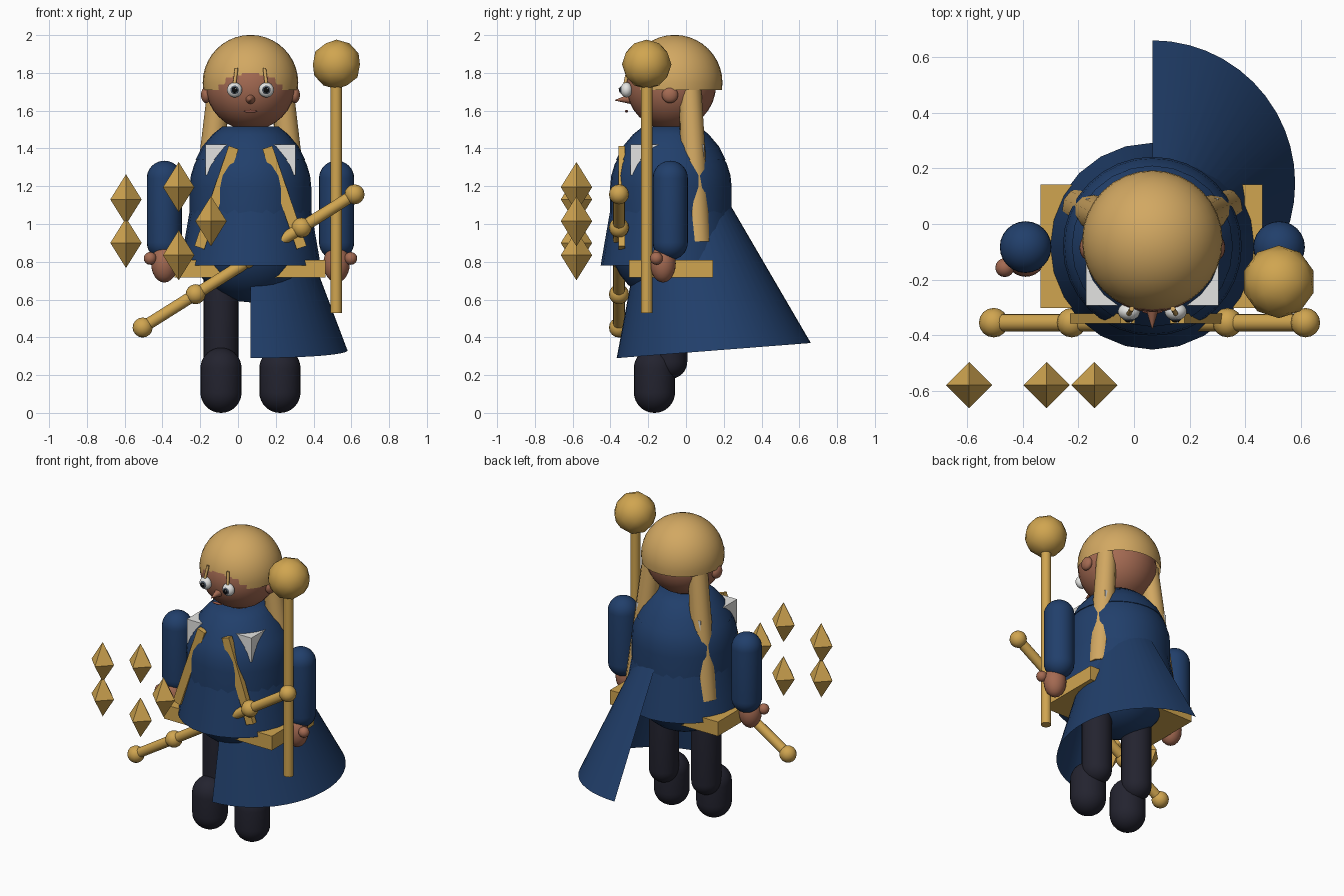
import bpy, bmesh, math
from mathutils import Vector, Matrix

if "Cube" in bpy.data.objects:
    bpy.data.objects.remove(bpy.data.objects["Cube"])

CX, CY = 0.066, -0.08  # body axis


def mat(name, hexcol):
    m = bpy.data.materials.new(name)
    c = [int(hexcol[i:i + 2], 16) / 255 for i in (0, 2, 4)]
    m.diffuse_color = [v / 12.92 if v <= 0.04045 else ((v + 0.055) / 1.055) ** 2.4 for v in c] + [1]
    m.use_nodes = True
    m.node_tree.nodes["Principled BSDF"].inputs["Base Color"].default_value = m.diffuse_color
    return m


NAVY = mat("navy cloth", "213F6B")
GOLD = mat("gold", "D0A550")
HAIR = mat("blonde hair", "D2A862")
SKIN = mat("skin", "A46A52")
DARK = mat("dark trousers", "23232F")
WHITE = mat("white", "E4E4E2")
IRIS = mat("grey iris", "56606C")
BLACK = mat("black pupil", "0C0C0E")
LIP = mat("lips", "9A5A48")


def finish(name, bm, material, smooth=True):
    bmesh.ops.recalc_face_normals(bm, faces=bm.faces)
    me = bpy.data.meshes.new(name)
    bm.to_mesh(me)
    bm.free()
    ob = bpy.data.objects.new(name, me)
    bpy.context.collection.objects.link(ob)
    me.materials.append(material)
    if smooth:
        bpy.ops.object.select_all(action='DESELECT')
        ob.select_set(True)
        bpy.context.view_layer.objects.active = ob
        bpy.ops.object.shade_smooth_by_angle(angle=math.radians(40))
    return ob


def ball(name, loc, r, material, seg=24):
    r = Vector((r, r, r)) if isinstance(r, (int, float)) else Vector(r)
    bm = bmesh.new()
    bmesh.ops.create_uvsphere(bm, u_segments=seg, v_segments=max(6, seg // 2), radius=1,
                              matrix=Matrix.Translation(loc) @ Matrix.Diagonal((*r, 1)))
    return finish(name, bm, material)


def box(name, loc, size, material, tilt=0):
    bm = bmesh.new()
    bmesh.ops.create_cube(bm, size=1, matrix=Matrix.Translation(loc) @ Matrix.Rotation(tilt, 4, 'Y')
                          @ Matrix.Diagonal((*size, 1)))
    return finish(name, bm, material, False)


def rod(name, a, b, r1, r2, material, seg=16):
    a, b = Vector(a), Vector(b)
    d = b - a
    bm = bmesh.new()
    bmesh.ops.create_cone(bm, cap_ends=True, segments=seg, radius1=r1, radius2=r2, depth=d.length,
                          matrix=Matrix.Translation((a + b) / 2) @ d.to_track_quat('Z', 'Y').to_matrix().to_4x4())
    return finish(name, bm, material)


def lathe(name, x, y, profile, material, seg=24):
    """Revolve (radius, z) pairs around a vertical axis."""
    bm = bmesh.new()
    vs = [bm.verts.new((x + r, y, z)) for r, z in profile]
    es = [bm.edges.new(p) for p in zip(vs, vs[1:])]
    bmesh.ops.spin(bm, geom=vs + es, cent=(x, y, 0), axis=(0, 0, 1), angle=2 * math.pi, steps=seg)
    bmesh.ops.remove_doubles(bm, verts=bm.verts, dist=1e-5)
    return finish(name, bm, material)


def capsule(name, x, y, z0, z1, r, material, seg=24):
    arc = [i * math.pi / 16 for i in range(9)]
    low = [(r * math.sin(t), z0 + r - r * math.cos(t)) for t in arc]
    high = [(r * math.cos(t), z1 - r + r * math.sin(t)) for t in arc]
    return lathe(name, x, y, low + high, material, seg)


# torso, mantle, robe skirt, belt and collar
capsule("torso", CX, CY, 0.585, 1.515, 0.322, NAVY, 32)
lathe("mantle", CX, CY, [(0, 1.515), (0.15, 1.515), (0.2, 1.475), (0.255, 1.41), (0.29, 1.34), (0, 1.3)], NAVY)
lathe("robe_skirt", CX, CY, [(0, 1.38), (0.268, 1.38), (0.372, 0.78), (0, 0.78)], NAVY)
box("belt", (0.063, CY, 0.763), (0.798, 0.446, 0.095), GOLD)
box("collar", (CX, -0.1, 1.34), (0.476, 0.388, 0.16), WHITE)

# half cape, a tilted half cone hanging on one side
bm = bmesh.new()
rows = []
for cy, z, r, lift in ((0.147, 0.33, 0.514, 0.04), (-0.05, 1.4, 0.11, 0)):
    row = []
    for i in range(25):
        a = -math.pi / 2 + math.pi * i / 24
        row.append(bm.verts.new((CX + r * math.cos(a), cy + r * math.sin(a), z + lift * math.sin(a))))
    rows.append(row)
for i in range(24):
    bm.faces.new((rows[0][i], rows[0][i + 1], rows[1][i + 1], rows[1][i]))
finish("cape", bm, NAVY)

# head and hair cap
ball("head", (CX, -0.079, 1.735), 0.238, SKIN, 32)
bm = bmesh.new()
bmesh.ops.create_uvsphere(bm, u_segments=32, v_segments=20, radius=0.253,
                          matrix=Matrix.Translation((CX, -0.06, 1.748)))
bmesh.ops.bisect_plane(bm, geom=bm.verts[:] + bm.edges[:] + bm.faces[:], plane_co=(0, 0, 1.71),
                       plane_no=(0, 0, 1), clear_inner=True)
finish("hair_cap", bm, HAIR)

# face centre
rod("nose", (CX, -0.29, 1.662), (CX, -0.376, 1.655), 0.028, 0.002, SKIN)
ball("mouth", (CX, -0.315, 1.597), (0.037, 0.008, 0.008), LIP, 16)

# mirrored parts
for s, side in ((-1, "left"), (1, "right")):
    ex = CX + s * 0.084
    ball(side + "_eye", (ex, -0.315, 1.71), (0.04, 0.032, 0.04), WHITE)
    ball(side + "_iris", (ex, -0.337, 1.71), (0.024, 0.014, 0.024), IRIS, 16)
    ball(side + "_pupil", (ex, -0.346, 1.71), (0.016, 0.009, 0.016), BLACK, 12)
    ball(side + "_eye_glint", (ex + 0.006, -0.354, 1.717), 0.004, WHITE, 8)
    rod(side + "_eyebrow", (ex, -0.322, 1.745), (ex - s * 0.01, -0.305, 1.825), 0.009, 0.009, HAIR, 10)
    ball(side + "_ear", (CX + s * 0.235, -0.085, 1.683), (0.027, 0.043, 0.043), SKIN, 20)
    rod(side + "_hair_lock", (CX + s * 0.25, 0.058, 0.9), (CX + s * 0.165, 0.02, 1.74), 0.075, 0.06, HAIR, 12)
    # slanted front trim running under the robe
    box(side + "_trim", (CX + s * 0.18, -0.34, 1.14), (0.055, 0.035, 0.56), GOLD, -s * 0.33)
    # arms and hands
    ax = CX + s * 0.456
    capsule(side + "_arm", ax, -0.083, 0.81, 1.335, 0.093, NAVY)
    ball(side + "_hand", (ax, -0.122, 0.79), (0.07, 0.068, 0.1), SKIN)
    ball(side + "_thumb", (CX + s * 0.531, -0.157, 0.818), 0.034, SKIN, 16)
    # legs and boots
    lx = CX + s * 0.156
    capsule(side + "_leg", lx, -0.085, 0.18, 0.8, 0.092, DARK)
    capsule(side + "_boot", lx, -0.167, 0.0, 0.345, 0.109, DARK)

# staff with round head
rod("staff", (0.52, -0.208, 0.53), (0.52, -0.208, 1.8), 0.031, 0.031, GOLD)
bm = bmesh.new()
bmesh.ops.create_icosphere(bm, subdivisions=2, radius=0.131, matrix=Matrix.Translation((0.521, -0.208, 1.845)))
finish("staff_ball", bm, GOLD)

# slanted sceptre passing behind the robe front
a, b = Vector((-0.505, -0.355, 0.452)), Vector((0.617, -0.355, 1.157))
rod("sceptre", a, b, 0.031, 0.031, GOLD)
for i, (t, r) in enumerate(((0, 0.053), (0.25, 0.053), (0.5, 0.04), (0.75, 0.053), (1, 0.053))):
    ball("sceptre_knob_%d" % i, a.lerp(b, t), r, GOLD, 16)

# ring of floating crystals
for i, (x, z) in enumerate(((-0.593, 1.13), (-0.593, 0.9), (-0.314, 1.195), (-0.314, 0.835), (-0.143, 1.015))):
    bm = bmesh.new()
    ring = [bm.verts.new((x + 0.083 * math.cos(k * math.pi / 2), -0.58 + 0.083 * math.sin(k * math.pi / 2), z))
            for k in range(4)]
    for tip in (bm.verts.new((x, -0.58, z + 0.133)), bm.verts.new((x, -0.58, z - 0.133))):
        for k in range(4):
            bm.faces.new((ring[k], ring[(k + 1) % 4], tip))
    finish("crystal_%d" % i, bm, GOLD, False)
